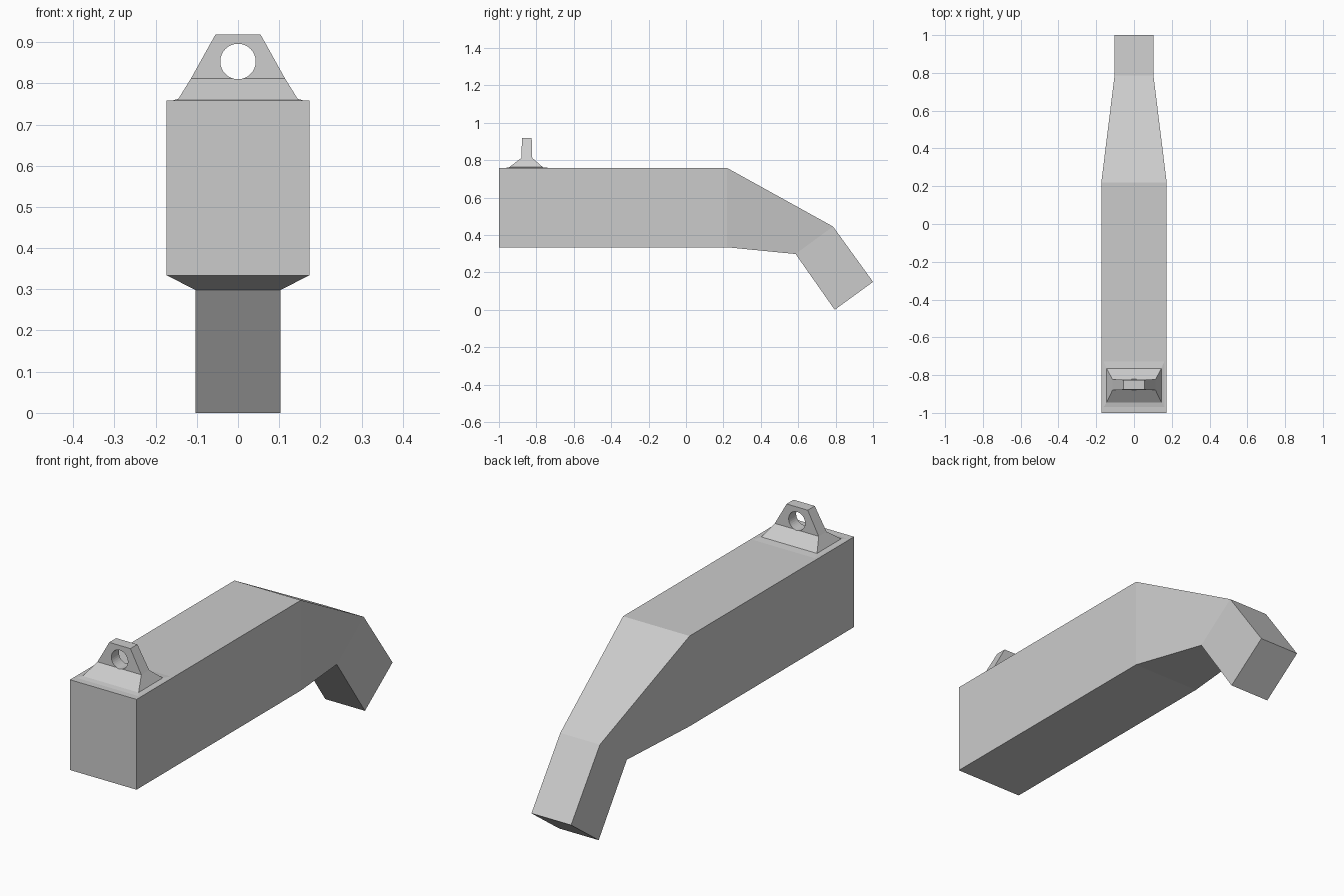
import bpy, bmesh, math

if "Cube" in bpy.data.objects:
    bpy.data.objects.remove(bpy.data.objects["Cube"])


def loft(name, rings):
    """Skin a run of four-cornered rings and cap both ends."""
    bm = bmesh.new()
    loops = [[bm.verts.new(p) for p in ring] for ring in rings]
    for a, b in zip(loops, loops[1:]):
        for i in range(4):
            j = (i + 1) % 4
            bm.faces.new((a[i], a[j], b[j], b[i]))
    bm.faces.new(loops[0])
    bm.faces.new(loops[-1])
    bmesh.ops.recalc_face_normals(bm, faces=bm.faces[:])
    mesh = bpy.data.meshes.new(name)
    bm.to_mesh(mesh)
    bm.free()
    obj = bpy.data.objects.new(name, mesh)
    bpy.context.collection.objects.link(obj)
    return obj


def slice_ring(hw, low, high):
    """Cross-section of the arm from its lower and upper (y, z) points."""
    return [(-hw, *low), (hw, *low), (hw, *high), (-hw, *high)]


def level_ring(hx, y0, y1, z):
    """Horizontal rectangle, symmetric in x."""
    return [(-hx, y0, z), (hx, y0, z), (hx, y1, z), (-hx, y1, z)]


# Box arm, tapering and bending down to the tip
loft("arm", [
    slice_ring(0.173, (-1.0, 0.334), (-1.0, 0.758)),
    slice_ring(0.173, (0.22, 0.334), (0.22, 0.758)),
    slice_ring(0.103, (0.586, 0.298), (0.786, 0.445)),
    slice_ring(0.103, (0.795, 0.0), (1.0, 0.149)),
])

# Lifting lug: thin weld pad, sloped foot and tapering plate
lug = loft("lifting_lug", [
    level_ring(0.172, -0.985, -0.70, 0.755),
    level_ring(0.145, -0.945, -0.765, 0.762),
    level_ring(0.114, -0.88, -0.822, 0.812),
    level_ring(0.055, -0.877, -0.825, 0.918),
])

# Round eye through the lug
bpy.ops.mesh.primitive_cylinder_add(
    vertices=32, radius=0.043, depth=0.4,
    location=(0, -0.85, 0.853), rotation=(math.pi / 2, 0, 0))
cutter = bpy.context.object
cutter.name = "eye_cutter"
cutter.hide_render = True
cutter.hide_set(True)
cut = lug.modifiers.new("eye", 'BOOLEAN')
cut.operation = 'DIFFERENCE'
cut.solver = 'EXACT'
cut.object = cutter
